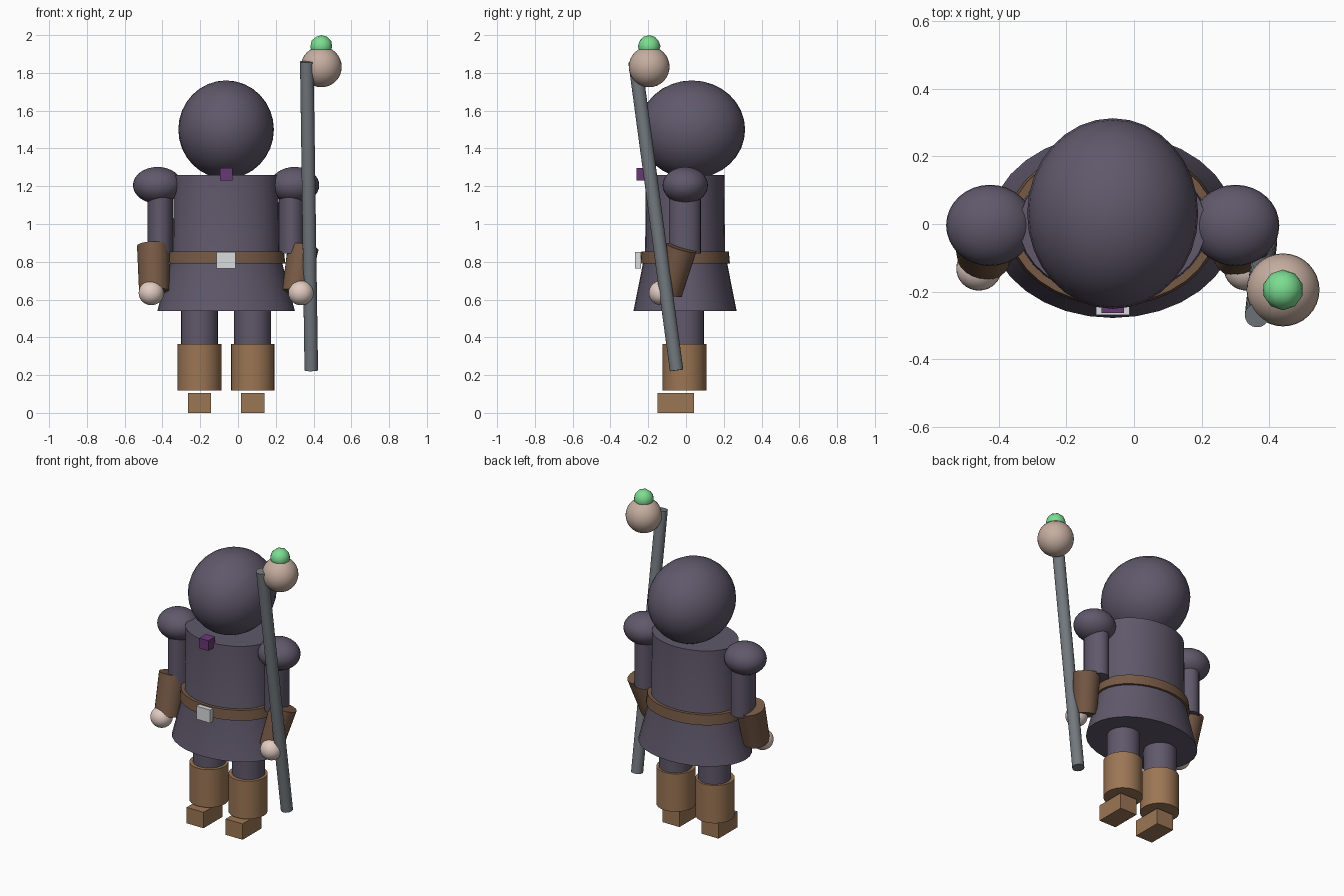
import bpy, math
from mathutils import Vector

if "Cube" in bpy.data.objects:
    bpy.data.objects.remove(bpy.data.objects["Cube"])

CX = -0.063  # centre line of the figure


def mat(name, r, g, b):
    m = bpy.data.materials.new(name)
    m.diffuse_color = (r, g, b, 1)
    m.use_nodes = True
    m.node_tree.nodes["Principled BSDF"].inputs["Base Color"].default_value = m.diffuse_color
    return m


CLOTH = mat("dark_cloth", 0.115, 0.098, 0.145)
LEATHER = mat("dark_leather", 0.18, 0.10, 0.06)
BOOT = mat("boot_leather", 0.33, 0.18, 0.09)
SKIN = mat("skin", 0.75, 0.60, 0.54)
BALL = mat("pale_ball", 0.56, 0.42, 0.35)
GREEN = mat("green", 0.2, 0.72, 0.28)
STEEL = mat("steel", 0.17, 0.19, 0.21)
SILVER = mat("silver", 0.70, 0.71, 0.73)
PURPLE = mat("purple", 0.14, 0.04, 0.18)


def finish(name, m, smooth=True):
    o = bpy.context.object
    o.name = name
    o.data.materials.append(m)
    if smooth:
        bpy.ops.object.shade_smooth_by_angle(angle=math.radians(40))
    return o


def ball(name, loc, radii, m, seg=32):
    bpy.ops.mesh.primitive_uv_sphere_add(segments=seg, ring_count=seg // 2, location=loc)
    bpy.context.object.scale = radii
    return finish(name, m)


def box(name, loc, size, m):
    bpy.ops.mesh.primitive_cube_add(size=1, location=loc)
    bpy.context.object.scale = size
    return finish(name, m, False)


def tube(name, a, b, r1, r2, m, flat=1.0, sides=24):
    """Capped cone from a to b; flat scales its local y."""
    a, b = Vector(a), Vector(b)
    d = b - a
    bpy.ops.mesh.primitive_cone_add(vertices=sides, radius1=r1, radius2=r2,
                                    depth=d.length, location=(a + b) / 2)
    o = bpy.context.object
    o.rotation_euler = d.to_track_quat('Z', 'Y').to_euler()
    o.scale.y = flat
    return finish(name, m)


def ring(name, profile, m, ratio, sides=32):
    """Elliptical lathe about the body axis from (radius, z) points."""
    verts = [(CX + r * math.cos(2 * math.pi * i / sides),
              -0.005 + r * ratio * math.sin(2 * math.pi * i / sides), z)
             for r, z in profile for i in range(sides)]
    faces = [(k * sides + i, k * sides + (i + 1) % sides,
              (k + 1) * sides + (i + 1) % sides, (k + 1) * sides + i)
             for k in range(len(profile) - 1) for i in range(sides)]
    faces.append(tuple(reversed(range(sides))))
    faces.append(tuple(range((len(profile) - 1) * sides, len(profile) * sides)))
    me = bpy.data.meshes.new(name)
    me.from_pydata(verts, [], faces)
    o = bpy.data.objects.new(name, me)
    bpy.context.collection.objects.link(o)
    bpy.ops.object.select_all(action='DESELECT')
    o.select_set(True)
    bpy.context.view_layer.objects.active = o
    return finish(name, m)


# Tunic, belt and fittings
ring("tunic", [(0.364, 0.54), (0.282, 0.85), (0.277, 1.26)], CLOTH, 0.75)
ring("belt", [(0.314, 0.79), (0.306, 0.855)], LEATHER, 0.757)
box("buckle", (CX, -0.254, 0.808), (0.10, 0.03, 0.085), SILVER)
box("clasp", (CX, -0.228, 1.263), (0.066, 0.07, 0.066), PURPLE)

# Hooded head
ball("hood", (CX, 0.031, 1.5), (0.253, 0.282, 0.26), CLOTH)

# Limbs, mirrored about the centre line
for side, s in (("left", 1), ("right", -1)):
    ball(side + "_shoulder", (CX + s * 0.363, -0.004, 1.205), (0.13, 0.12, 0.097), CLOTH)
    o = tube(side + "_upper_arm", (CX + s * 0.348, -0.006, 0.845),
             (CX + s * 0.348, -0.006, 1.2), 0.068, 0.068, CLOTH)
    o.rotation_euler = (0, 0, 0)
    o.scale.y = 1.25
    ball(side + "_hand", (CX + s * 0.396, -0.132, 0.635), (0.067, 0.065, 0.065), SKIN)
    x = CX + s * 0.141
    tube(side + "_thigh", (x, -0.003, 0.3), (x, -0.003, 0.62), 0.098, 0.098, CLOTH)
    tube(side + "_boot", (x, -0.008, 0.118), (x, -0.008, 0.365), 0.116, 0.116, BOOT)
    box(side + "_foot", (x, -0.054, 0.052), (0.122, 0.194, 0.104), BOOT)

# Forearm guards, posed slightly differently
tube("right_forearm", (-0.443, -0.092, 0.64), (-0.448, -0.024, 0.885), 0.081, 0.087, LEATHER)
tube("left_forearm", (0.302, -0.09, 0.635), (0.345, -0.024, 0.875), 0.07, 0.082, LEATHER)

# Staff with its round head
tube("staff", (0.388, -0.05, 0.225), (0.364, -0.27, 1.86), 0.036, 0.036, STEEL)
ball("staff_ball", (0.441, -0.195, 1.832), (0.108,) * 3, BALL)
bpy.ops.mesh.primitive_ico_sphere_add(subdivisions=2, radius=0.06, location=(0.441, -0.195, 1.94))
finish("staff_tip", GREEN)
